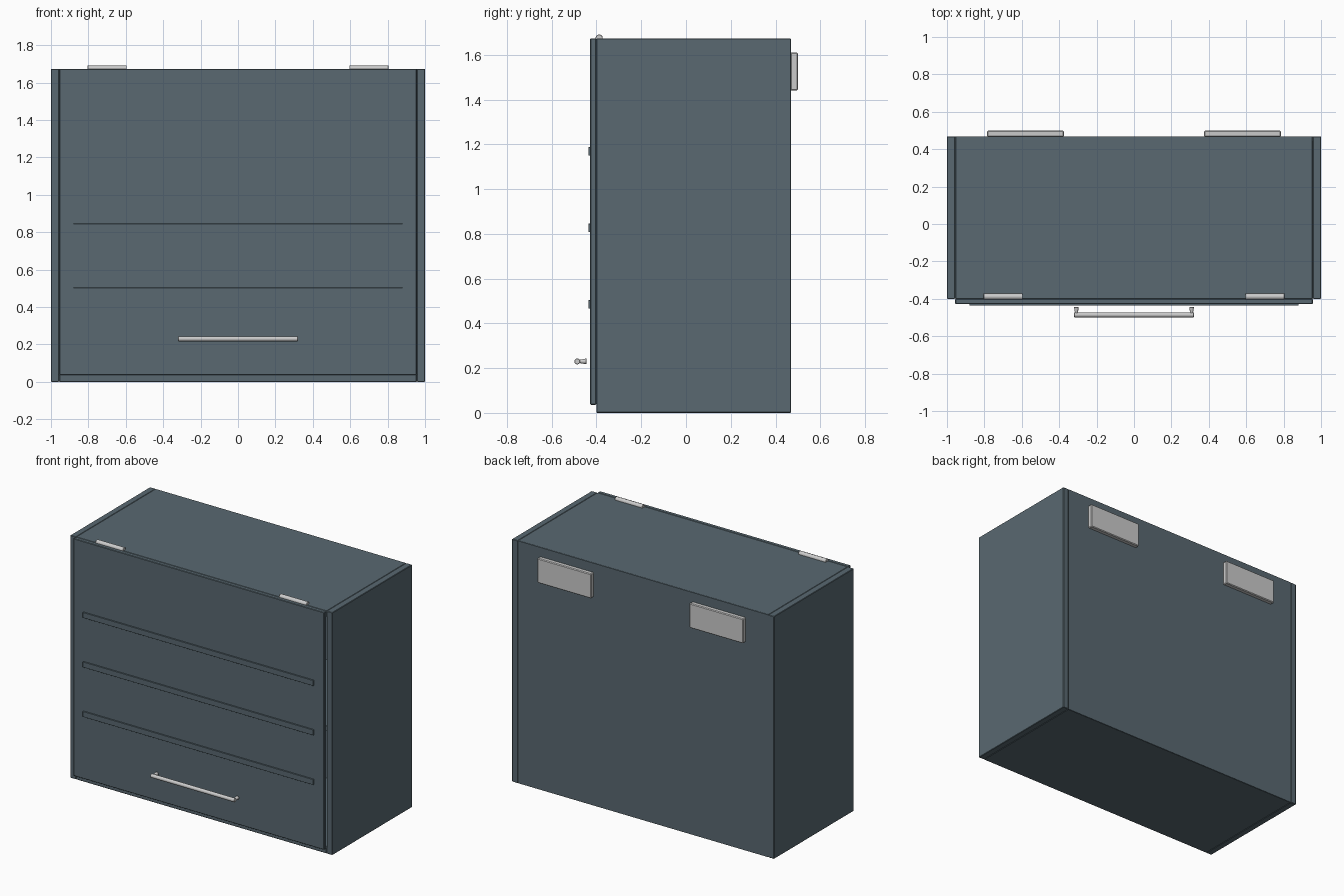
import bpy
from math import pi

if "Cube" in bpy.data.objects:
    bpy.data.objects.remove(bpy.data.objects["Cube"])

paint = bpy.data.materials.new("slate_paint")
paint.diffuse_color = (0.10, 0.14, 0.165, 1)
paint.use_nodes = True
paint.node_tree.nodes["Principled BSDF"].inputs["Base Color"].default_value = paint.diffuse_color


def box(name, x, y, z, mat=paint, bevel=0.003):
    """Box from (min, max) ranges with a small edge bevel."""
    bpy.ops.mesh.primitive_cube_add(size=1, location=[sum(r) / 2 for r in (x, y, z)])
    ob = bpy.context.object
    ob.name = name
    ob.scale = [r[1] - r[0] for r in (x, y, z)]
    bpy.ops.object.transform_apply(location=False, rotation=False, scale=True)
    if mat:
        ob.data.materials.append(mat)
    if bevel:
        m = ob.modifiers.new("edge", 'BEVEL')
        m.width = bevel
        m.segments = 1
    return ob


def rod(name, loc, r1, r2, length, rot):
    """Round bar, or tapered if the radii differ."""
    bpy.ops.mesh.primitive_cone_add(vertices=24, radius1=r1, radius2=r2,
                                    depth=length, location=loc, rotation=rot)
    ob = bpy.context.object
    ob.name = name
    m = ob.modifiers.new("edge", 'BEVEL')
    m.width = 0.002
    m.limit_method = 'ANGLE'
    bpy.ops.object.shade_smooth_by_angle()
    return ob


H = 1.673      # cabinet height
IN = 0.956     # inner face of the side panels
T = 0.04       # panel thickness

# Carcass
for s, side in ((-1, "left"), (1, "right")):
    box(side + "_side_panel", sorted((s * IN, s)), (-0.40, 0.469), (0, H))
box("bottom_panel", (-IN, IN), (-0.40, 0.467), (0, T))
box("top_panel", (-IN, IN), (-0.40, 0.467), (H - T, H))
box("back_panel", (-IN, IN), (0.445, 0.468), (0.001, H - 0.001), bevel=0)
box("shelf", (-IN, IN), (-0.36, 0.445), (0.82, 0.82 + T))

# Lift-up door with three raised strips
box("door", (-IN, IN), (-0.428, -0.401), (0.036, H))
for i, z in enumerate((0.485, 0.827, 1.168)):
    box(f"door_strip_{i + 1}", (-0.88, 0.88), (-0.436, -0.426), (z - 0.019, z + 0.019), bevel=0.001)

# Handle
rod("handle_bar", (0, -0.486, 0.23), 0.013, 0.013, 0.64, (0, pi / 2, 0))

# Parts repeated left and right
for s, side in ((-1, "left"), (1, "right")):
    rod(side + "_handle_post", (s * 0.308, -0.461, 0.23), 0.007, 0.013, 0.034, (-pi / 2, 0, 0))
    rod(side + "_hinge", (s * 0.70, -0.388, 1.675), 0.016, 0.016, 0.21, (0, pi / 2, 0))
    box(side + "_wall_bracket", sorted((s * 0.375, s * 0.785)), (0.466, 0.5),
        (1.44, 1.61), mat=None, bevel=0.005)
